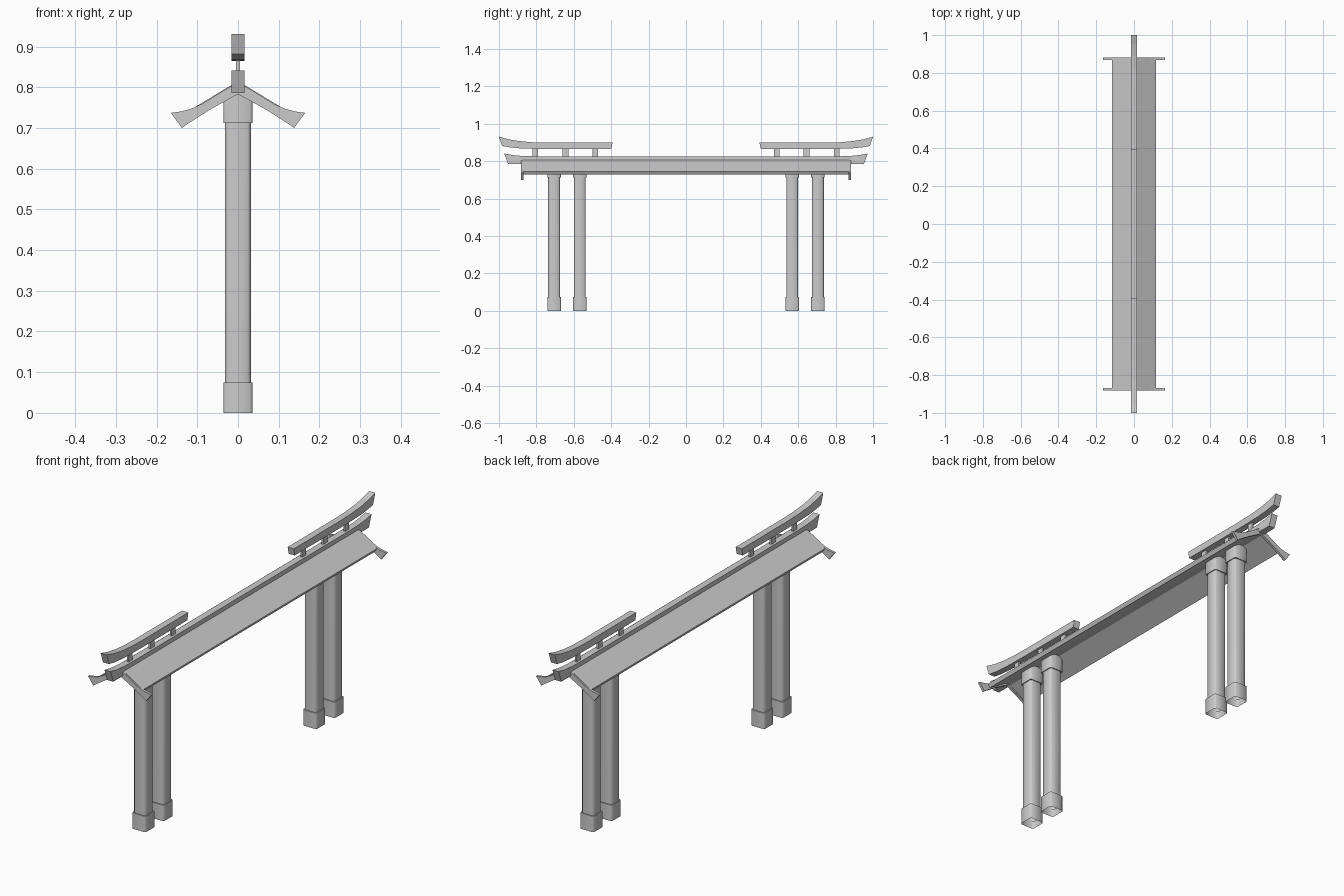
import bpy, bmesh, math

if "Cube" in bpy.data.objects:
    bpy.data.objects.remove(bpy.data.objects["Cube"])


def finish(name, bm, smooth=False):
    bmesh.ops.recalc_face_normals(bm, faces=bm.faces[:])
    me = bpy.data.meshes.new(name)
    bm.to_mesh(me)
    bm.free()
    ob = bpy.data.objects.new(name, me)
    bpy.context.collection.objects.link(ob)
    if smooth:
        bpy.ops.object.select_all(action='DESELECT')
        ob.select_set(True)
        bpy.context.view_layer.objects.active = ob
        bpy.ops.object.shade_smooth_by_angle(angle=math.radians(60))
    return ob


def ribbon(name, upper, lower, place, half):
    """Solid strip between two point rows; place(a, b, t) gives the 3D point."""
    bm = bmesh.new()
    rings = []
    for u, l in zip(upper, lower):
        rings.append([bm.verts.new(place(*p, t)) for p, t in
                      ((u, -half), (u, half), (l, half), (l, -half))])
    for r, s in zip(rings, rings[1:]):
        for i in range(4):
            j = (i + 1) % 4
            bm.faces.new((r[i], r[j], s[j], s[i]))
    bm.faces.new(rings[0])
    bm.faces.new(rings[-1])
    return finish(name, bm)


def column(name, y, half, cut, z0, z1, peak=0.0):
    """Open square tube with chamfered corners; peak slopes the top to the roof."""
    a, b = half, half - cut
    pts = [(a, 0), (a, b), (b, a), (0, a), (-b, a), (-a, b),
           (-a, 0), (-a, -b), (-b, -a), (0, -a), (b, -a), (a, -b)]
    bm = bmesh.new()
    low = [bm.verts.new((x, y + d, z0)) for x, d in pts]
    top = [bm.verts.new((x, y + d, z1 - peak * abs(x))) for x, d in pts]
    n = len(pts)
    for i in range(n):
        j = (i + 1) % n
        bm.faces.new((low[i], low[j], top[j], top[i]))
    if name != "pillar":
        # ledge that closes the sleeve against the shaft
        ring, z = (low, z0) if peak else (top, z1)
        k = 0.0305 / half
        inner = [bm.verts.new((x * k, y + d * k, z)) for x, d in pts]
        for i in range(n):
            j = (i + 1) % n
            bm.faces.new((ring[i], ring[j], inner[j], inner[i]))
    return finish(name, bm, True)


def box(name, cx, cy, cz, sx, sy, sz):
    bm = bmesh.new()
    bmesh.ops.create_cube(bm, size=1)
    for v in bm.verts:
        v.co = (cx + v.co.x * sx, cy + v.co.y * sy, cz + v.co.z * sz)
    return finish(name, bm)


# Paired pillars with base sleeves and top collars
for y in (-0.705, -0.568, 0.568, 0.705):
    column("pillar", y, 0.0315, 0.008, 0.03, 0.79, 0.62)
    column("pillar_base", y, 0.036, 0.006, 0.0, 0.075)
    column("pillar_collar", y, 0.036, 0.006, 0.712, 0.795, 0.62)

# Gabled roof slab
ribbon("roof", [(-0.116, 0.745), (0, 0.815), (0.116, 0.745)],
       [(-0.106, 0.728), (0, 0.794), (0.106, 0.728)],
       lambda a, b, t: (a, t, b), 0.874)

# Curved gable boards at both ends
up = [(0.165, 0.737), (0.143, 0.740), (0.118, 0.746), (0.088, 0.759), (0.05, 0.783), (0, 0.813)]
lo = [(0.138, 0.700), (0.122, 0.711), (0.100, 0.725), (0.072, 0.743), (0.04, 0.761), (0, 0.783)]
mirror = lambda pts: pts + [(-a, b) for a, b in reversed(pts[:-1])]
for s in (-1, 1):
    ribbon("gable_board", mirror(up), mirror(lo),
           lambda a, b, t: (a, s * 0.875 + t, b), 0.006)

# Ridge beam, upswept at both ends
up = [(0.972, 0.841), (0.93, 0.833), (0.88, 0.828), (0.82, 0.826)]
lo = [(0.952, 0.786), (0.915, 0.786), (0.87, 0.786), (0.82, 0.786)]
both = lambda pts: pts + [(-a, b) for a, b in reversed(pts)]
ribbon("ridge_beam", both(up), both(lo), lambda a, b, t: (t, a, b), 0.016)

# Upper rails with small posts
up = [(1.0, 0.931), (0.95, 0.917), (0.89, 0.907), (0.82, 0.901), (0.73, 0.899), (0.393, 0.899)]
lo = [(0.983, 0.881), (0.938, 0.873), (0.88, 0.868), (0.815, 0.866), (0.73, 0.865), (0.400, 0.865)]
for s in (-1, 1):
    ribbon("upper_rail", up, lo, lambda a, b, t: (t, s * a, b), 0.016)
    for y in (0.806, 0.644, 0.486):
        box("rail_post", 0, s * y, 0.845, 0.009, 0.03, 0.05)
